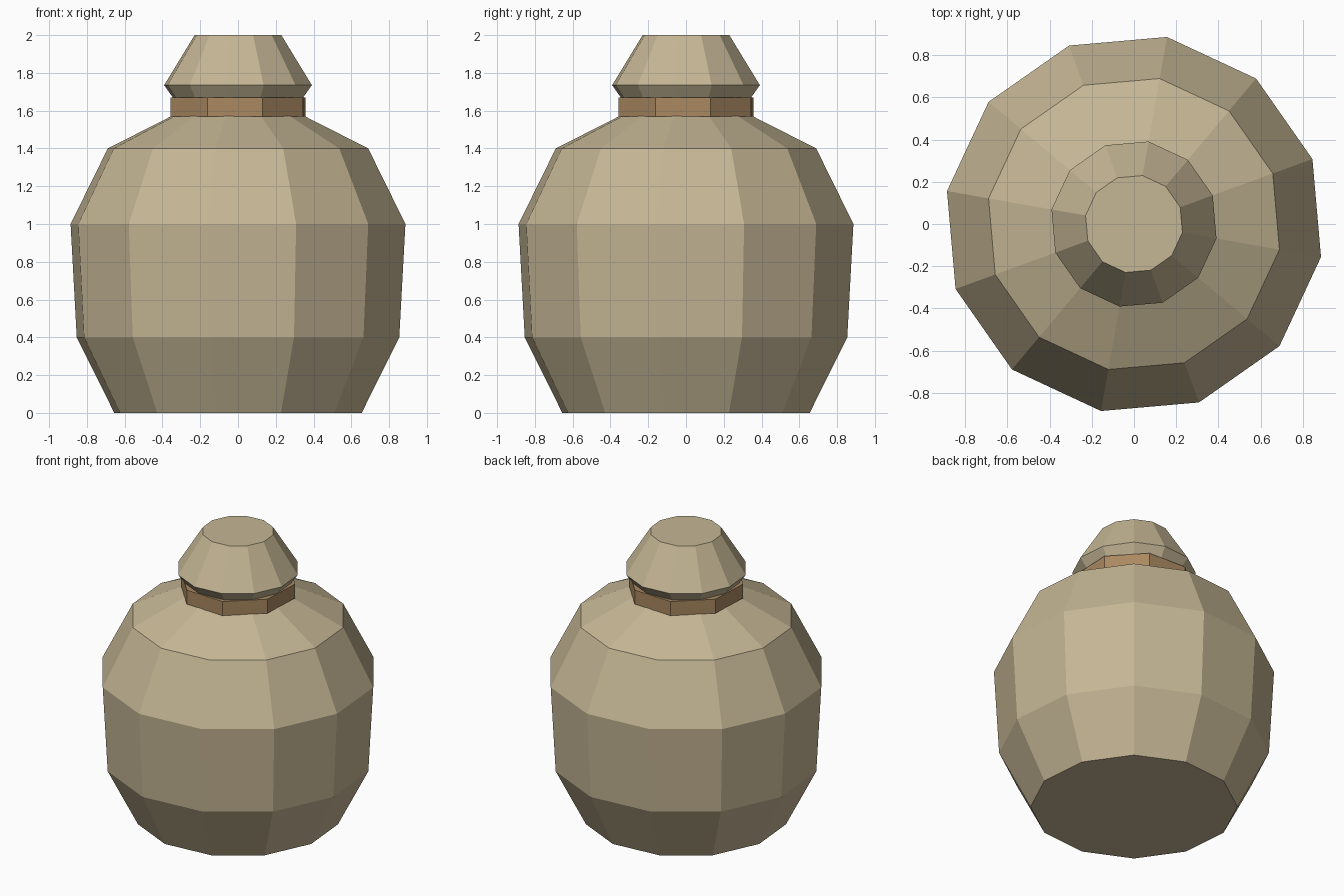
import bpy, bmesh
from math import cos, sin, tau, radians

if "Cube" in bpy.data.objects:
    bpy.data.objects.remove(bpy.data.objects["Cube"])


def material(name, color):
    m = bpy.data.materials.new(name)
    m.diffuse_color = (*color, 1)
    m.use_nodes = True
    m.node_tree.nodes["Principled BSDF"].inputs["Base Color"].default_value = m.diffuse_color
    return m


def lathe(name, profile, sides, turn, mat):
    """Closed faceted solid of revolution from (radius, height) points, bottom to top."""
    bm = bmesh.new()
    rings = [[bm.verts.new((r * cos(turn + tau * i / sides),
                            r * sin(turn + tau * i / sides), z))
              for i in range(sides)] for r, z in profile]
    for low, high in zip(rings, rings[1:]):
        for i in range(sides):
            j = (i + 1) % sides
            bm.faces.new((low[i], low[j], high[j], high[i]))
    bm.faces.new(rings[0][::-1])
    bm.faces.new(rings[-1])
    mesh = bpy.data.meshes.new(name)
    bm.to_mesh(mesh)
    bm.free()
    mesh.materials.append(mat)
    obj = bpy.data.objects.new(name, mesh)
    bpy.context.collection.objects.link(obj)
    return obj


cloth = material("cloth", (0.56, 0.47, 0.30))
cord = material("cord", (0.40, 0.25, 0.12))

# Sack: bulging body, pinched neck and flared gathered top
lathe("sack", [(0.665, 0), (0.867, 0.4), (0.9, 1.0), (0.7, 1.4),
               (0.3, 1.6), (0.397, 1.735), (0.233, 2.0)], 12, radians(20), cloth)

# Cord tied around the neck
lathe("neck_tie", [(0.38, 1.57), (0.38, 1.67)], 8, radians(20), cord)
